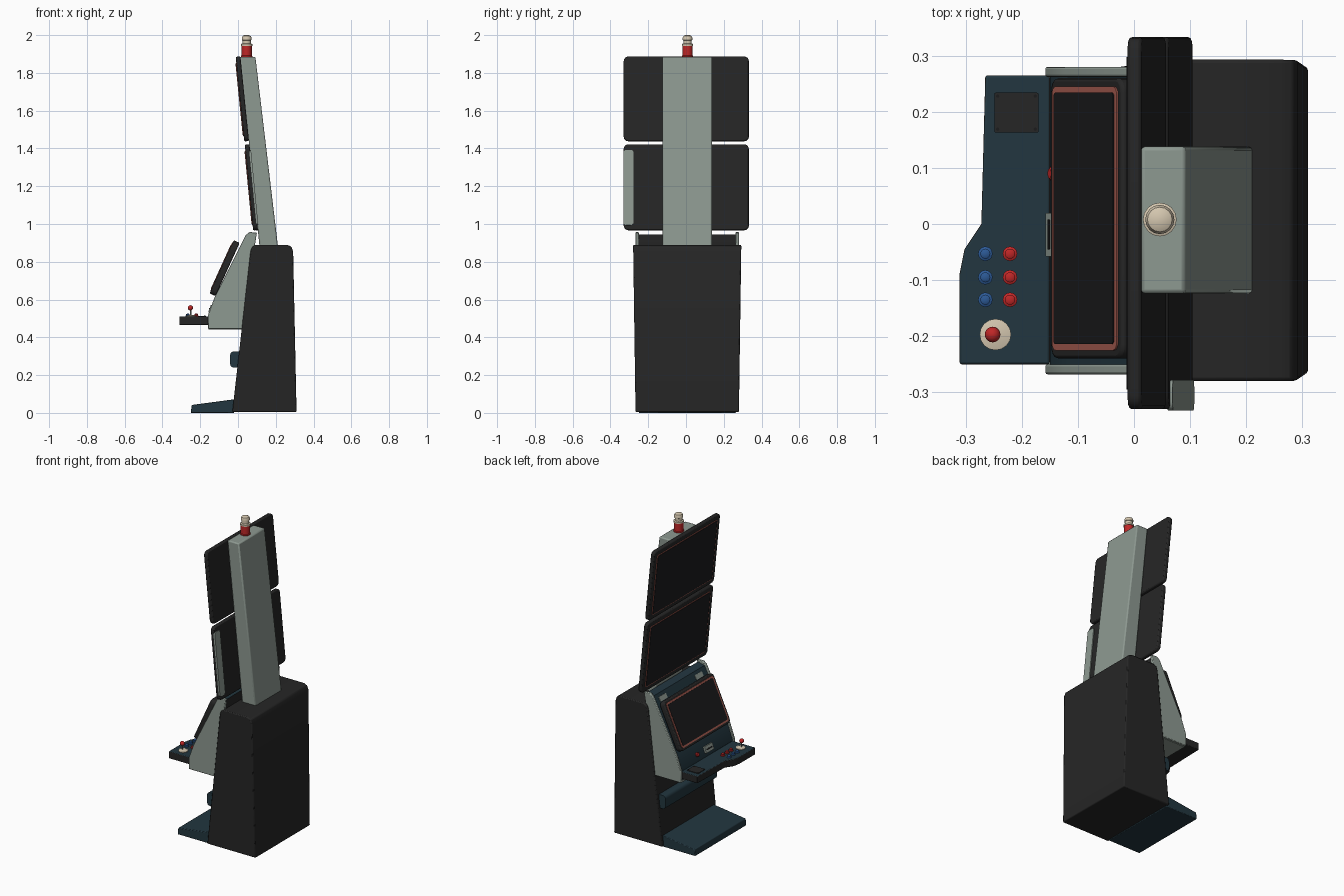
import bpy, bmesh, math
from mathutils import Matrix, Vector

cube = bpy.data.objects.get("Cube")
if cube:
    bpy.data.objects.remove(cube, do_unlink=True)


def material(name, *rgb):
    m = bpy.data.materials.new(name)
    m.use_nodes = True
    m.diffuse_color = (*rgb, 1)
    m.node_tree.nodes["Principled BSDF"].inputs["Base Color"].default_value = (*rgb, 1)
    return m


CHARCOAL = material("charcoal", .019, .019, .019)
BLACK = material("screen black", .011, .011, .012)
GREY = material("sage grey", .27, .32, .285)
TEAL = material("dark teal", .016, .037, .05)
SALMON = material("salmon trim", .38, .105, .08)
RED = material("red", .52, .02, .02)
BLUE = material("blue", .025, .1, .3)
CREAM = material("cream", .66, .57, .43)

SIDE = Matrix(((1, 0, 0, 0), (0, 0, 1, 0), (0, 1, 0, 0), (0, 0, 0, 1)))
FLAT = Matrix.Identity(4)


def finish(name, bm, mats, bevel=0, rule=None):
    bmesh.ops.recalc_face_normals(bm, faces=bm.faces)
    if rule:
        for f in bm.faces:
            f.material_index = rule(f.normal)
    me = bpy.data.meshes.new(name)
    bm.to_mesh(me)
    bm.free()
    ob = bpy.data.objects.new(name, me)
    bpy.context.collection.objects.link(ob)
    for m in mats:
        me.materials.append(m)
    bpy.ops.object.select_all(action='DESELECT')
    ob.select_set(True)
    bpy.context.view_layer.objects.active = ob
    bpy.ops.object.shade_smooth_by_angle(angle=math.radians(35))
    if bevel:
        mod = ob.modifiers.new("bevel", 'BEVEL')
        mod.width, mod.segments = bevel, 2
        mod.limit_method, mod.angle_limit = 'ANGLE', math.radians(40)
    return ob


def extrude(name, pts, w0, w1, mats, frame=SIDE, bevel=0, rule=None):
    """Extrude a 2D outline between two depths in the given frame."""
    bm = bmesh.new()
    a, b = [[bm.verts.new(frame @ Vector((u, v, w))) for u, v in pts] for w in (w0, w1)]
    bm.faces.new(a)
    bm.faces.new(b)
    for i in range(len(a)):
        j = (i + 1) % len(a)
        bm.faces.new((a[i], a[j], b[j], b[i]))
    return finish(name, bm, mats, bevel, rule)


def rounded(u0, u1, v0, v1, r, n=4):
    pts = []
    for k, (cu, cv) in enumerate(((u1 - r, v1 - r), (u0 + r, v1 - r), (u0 + r, v0 + r), (u1 - r, v0 + r))):
        for i in range(n + 1):
            a = (k + i / n) * math.pi / 2
            pts.append((cu + r * math.cos(a), cv + r * math.sin(a)))
    return pts


def lathe(name, profile, x, y, mat, n=16, frame=FLAT):
    """Stack of discs given as (radius, height)."""
    bm = bmesh.new()
    rings = [[bm.verts.new(frame @ Vector((x + r * math.cos(i * math.tau / n), y + r * math.sin(i * math.tau / n), z)))
              for i in range(n)] for r, z in profile]
    bm.faces.new(rings[0])
    bm.faces.new(rings[-1])
    for p, q in zip(rings, rings[1:]):
        for i in range(n):
            j = (i + 1) % n
            bm.faces.new((p[i], p[j], q[j], q[i]))
    return finish(name, bm, [mat])


def ball(name, r, loc, mat):
    bm = bmesh.new()
    bmesh.ops.create_uvsphere(bm, u_segments=16, v_segments=10, radius=r, matrix=Matrix.Translation(loc))
    return finish(name, bm, [mat])


def tilted(bottom, top):
    """Frame with u along y, v up the slope, w outwards to the player; also its length."""
    d = Vector((top[0] - bottom[0], 0, top[1] - bottom[1]))
    v, u = d.normalized(), Vector((0, 1, 0))
    w = Vector((-v.z, 0, v.x))
    m = Matrix((u, v, w)).transposed().to_4x4()
    m.translation = (bottom[0], 0, bottom[1])
    return m, d.length


def display(name, bottom, top, y0, y1, thick, margin, trim):
    fr, h = tilted(bottom, top)
    extrude(name + "_case", rounded(y0, y1, 0, h, .025), -thick, 0, [CHARCOAL], fr, .006)
    a, b = margin, margin + trim
    extrude(name + "_trim", rounded(y0 + a, y1 - a, a, h - a, .015), -.002, .003, [SALMON], fr)
    extrude(name + "_glass", rounded(y0 + b, y1 - b, b, h - b, .008), -.002, .005, [BLACK], fr)
    return fr, h


# Cabinet base, step and knee bar
body = extrude("cabinet_base", [(-.03, .005), (.31, .005), (.292, .855), (.283, .88), (.26, .89),
                                (.095, .89), (.075, .88), (.066, .855)], -.28, .293, [CHARCOAL], bevel=.006)
for vert in body.data.vertices:
    vert.co.y = .007 + (vert.co.y - .007) * (.955 + .05 * vert.co.z)
extrude("foot_step", [(-.25, 0), (-.245, .042), (-.02, .072), (-.02, 0)], -.25, .265, [TEAL], bevel=.004)
extrude("knee_bar", rounded(-.042, .02, .24, .325, .02), -.25, .265, [TEAL])

# Console: two grey cheeks and an inset teal face
cheek = [(-.158, .445), (.03, .445), (.09, .89), (.1, .955), (.06, .957), (.04, .94), (-.125, .61), (-.158, .52)]
for side, y in (("right", -.268), ("left", .262)):
    extrude("console_cheek_" + side, cheek, y, y + .018, [GREY], bevel=.004)
extrude("console_face", [(-.15, .45), (.03, .45), (.09, .89), (.092, .945), (.045, .935), (-.117, .61), (-.15, .52)],
        -.252, .264, [TEAL, CHARCOAL], rule=lambda n: int(n.x > .3))
extrude("console_underside", [(-.155, .442), (.02, .442), (.02, .452), (-.155, .452)], -.255, .267, [GREY])

slope, slope_len = tilted((-.117, .61), (.045, .935))
for side, y in (("right", -.17), ("left", .19)):
    extrude("speaker_grille_" + side, rounded(y - .035, y + .035, slope_len - .05, slope_len - .02, .006),
            -.002, .004, [GREY], slope)
apron, _ = tilted((-.15, .52), (-.117, .61))
extrude("card_reader", rounded(-.058, .02, .01, .05, .004), -.002, .012, [GREY], apron)
extrude("card_slot", rounded(-.045, .008, .025, .033, .002), .01, .014, [BLACK], apron)
lathe("start_button", [(.013, 0), (.013, .008), (.009, .012)], .09, .03, RED, 12, apron)

# Displays
display("main_screen", (-.15, .632), (-.022, .914), -.24, .26, .034, .015, .011)
low, low_h = display("lower_monitor", (.08, .966), (.036, 1.42), -.33, .333, .025, .03, .005)
display("upper_monitor", (.033, 1.437), (-.012, 1.885), -.33, .333, .025, .03, .005)
extrude("monitor_side_plate", rounded(-.332, -.278, .025, low_h - .03, .015), -.03, -.02, [GREY], low)

# Rear column
extrude("column", [(.012, 1.885), (.092, 1.885), (.213, .87), (.115, .87)], -.124, .138, [GREY], bevel=.007)
for z in (.99, 1.38, 1.48, 1.8):
    x = .085 - .097 * (z - .966)
    extrude("monitor_bracket", [(x + .01, z - .025), (x + .04, z - .025), (x + .04, z + .025), (x + .01, z + .025)],
            -.1, .114, [CHARCOAL])

# Beacon
lathe("beacon_lamp", [(.03, 1.883), (.03, 1.89), (.027, 1.893), (.027, 1.945)], .046, .008, RED)
lathe("beacon_collar", [(.03, 1.943), (.03, 1.953), (.022, 1.956), (.022, 1.972), (.026, 1.974),
                        (.026, 1.985), (.022, 1.995), (.012, 2)], .046, .008, CREAM)

# Control deck
deck = [(-.15, -.25), (-.311, -.25), (-.311, -.09), (-.302, -.045), (-.272, 0), (-.265, .265), (-.15, .265)]
extrude("control_deck", deck, .465, .51, [CHARCOAL, TEAL], FLAT, .004, lambda n: int(n.z > .7))
extrude("deck_plate", rounded(-.249, -.17, .163, .234, .003), .508, .514, [CHARCOAL], FLAT)
for x in (-.243, -.176):
    for y in (.169, .228):
        lathe("plate_screw", [(.003, .512), (.003, .516)], x, y, BLACK, 8)
for x, mat, label in ((-.265, BLUE, "blue"), (-.221, RED, "red")):
    for y in (-.053, -.095, -.135):
        lathe(label + "_button", [(.013, .508), (.013, .515), (.009, .517), (.009, .523), (.006, .525)], x, y, mat, 12)

# Joystick
lathe("joystick_base", [(.028, .508), (.028, .514), (.012, .518)], -.247, -.197, CREAM)
lathe("joystick_shaft", [(.004, .512), (.004, .55)], -.251, -.197, GREY, 8)
ball("joystick_knob", .014, (-.252, -.197, .556), RED)
